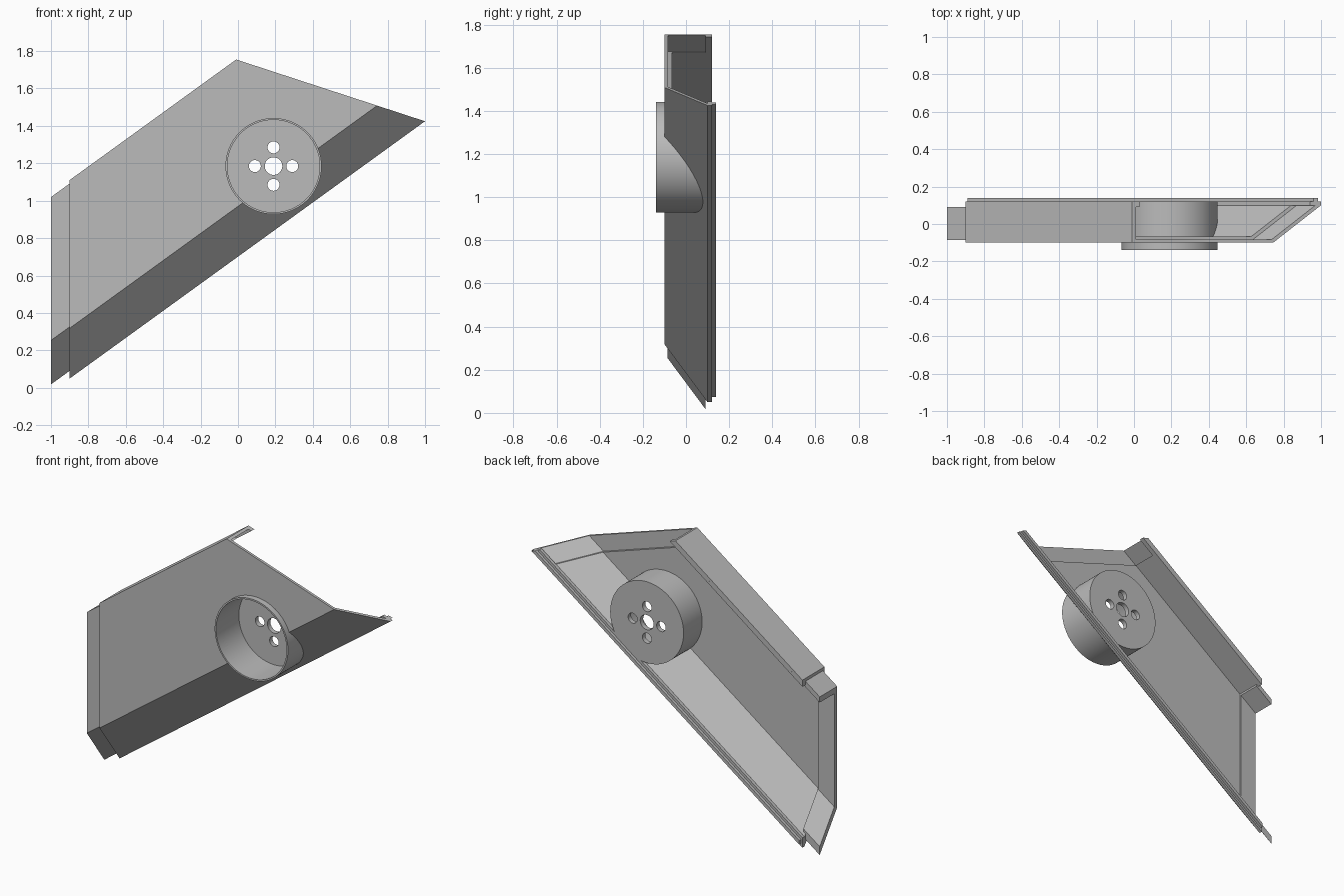
import bpy, bmesh, math
from mathutils import Matrix, Vector

if "Cube" in bpy.data.objects:
    bpy.data.objects.remove(bpy.data.objects["Cube"])

grey = bpy.data.materials.new("plain grey")
grey.use_nodes = True
grey.diffuse_color = (0.5, 0.5, 0.5, 1)
grey.node_tree.nodes["Principled BSDF"].inputs["Base Color"].default_value = (0.5, 0.5, 0.5, 1)

SLOPE = 0.724                 # rise of the long edges
STRETCH = math.hypot(1, SLOPE)


def add_object(name, bm):
    bmesh.ops.recalc_face_normals(bm, faces=bm.faces[:])
    mesh = bpy.data.meshes.new(name)
    bm.to_mesh(mesh)
    bm.free()
    mesh.materials.append(grey)
    obj = bpy.data.objects.new(name, mesh)
    bpy.context.collection.objects.link(obj)
    return obj


def slanted_end(s):
    return (1.7517 - s) / 1.051


def sweep(name, profile, start, end):
    """Sweep a (height, depth) profile along the slope between two end cuts."""
    bm = bmesh.new()
    rings = []
    for cut in (start, end):
        rings.append([bm.verts.new((cut(s), y, SLOPE * cut(s) + s)) for s, y in profile])
    n = len(profile)
    for i in range(n):
        j = (i + 1) % n
        bm.faces.new((rings[0][i], rings[0][j], rings[1][j], rings[1][i]))
    for ring in rings:
        bm.faces.new(ring)
    return add_object(name, bm)


def channel_line(inset, top_y, low_y):
    """Top flange, front sheet and sloping lower flange, inset from the outside."""
    top = 1.762 - STRETCH * inset
    front = -0.1 + inset

    def slope(y):
        return 0.97 + 1.83 * inset - 1.345 * (y + 0.1)
    return [(top, top_y), (top, front), (slope(front), front), (slope(low_y), low_y)]


def channel(outer, inner, top_y, low_y):
    return channel_line(outer, top_y, low_y) + channel_line(inner, top_y, low_y)[::-1]


def box(s0, s1, y0, y1):
    return [(s0, y0), (s1, y0), (s1, y1), (s0, y1)]


def cylinder(name, x, z, radius, y0, y1, sides=64):
    bm = bmesh.new()
    bmesh.ops.create_cone(bm, cap_ends=True, segments=sides, radius1=radius,
                          radius2=radius, depth=y1 - y0)
    place = Matrix.Translation(Vector((x, (y0 + y1) / 2, z))) @ Matrix.Rotation(math.pi / 2, 4, 'X')
    bmesh.ops.transform(bm, matrix=place, verts=bm.verts[:])
    return add_object(name, bm)


def cut(obj, cutter):
    mod = obj.modifiers.new("cut", 'BOOLEAN')
    mod.operation = 'DIFFERENCE'
    mod.solver = 'EXACT'
    mod.object = cutter
    bpy.context.view_layer.objects.active = obj
    bpy.ops.object.modifier_apply(modifier=mod.name)


# Folded panel: outer skin to the slanted end, inner layer short of it as a socket
def left_end(s):
    return -0.9


skin = sweep("outer_skin", channel(0, 0.017, 0.12, 0.1), left_end, slanted_end)
liner = sweep("inner_layer", channel(0.017, 0.034, 0.09, 0.1), left_end,
              lambda s: slanted_end(s) - 0.1)

# Rear edges and the tongue along the lower one
sweep("top_flange_rear_edge", box(1.72, 1.741, 0.09, 0.12), left_end, slanted_end)
sweep("lower_rear_edge", box(0.701, 0.763, 0.1, 0.12), left_end, slanted_end)
sweep("rear_tongue", box(0.717, 0.743, 0.12, 0.138), lambda s: -0.89, slanted_end)

# Joining tab at the straight end
sweep("joining_tab", channel(0.015, 0.044, 0.09, 0.09), lambda s: -1.0, lambda s: -0.885)

# Round cup with an open front and a drilled floor
CX, CZ = 0.19, 1.185
cup = cylinder("round_cup", CX, CZ, 0.257, -0.138, 0.12, 96)
bore = cylinder("bore_cutter", CX, CZ, 0.247, -0.3, 0.09, 96)
cutters = [bore]
for part in (skin, liner, cup):
    cut(part, bore)
holes = [(0, 0, 0.047)] + [(0.1 * math.cos(a), 0.1 * math.sin(a), 0.032)
                           for a in (k * math.pi / 2 for k in range(4))]
for dx, dz, r in holes:
    drill = cylinder("hole_cutter", CX + dx, CZ + dz, r, 0.0, 0.3, 32)
    cut(cup, drill)
    cutters.append(drill)
for c in cutters:
    bpy.data.objects.remove(c)

# Smooth round walls, keep folds sharp
bpy.ops.object.select_all(action='DESELECT')
cup.select_set(True)
bpy.context.view_layer.objects.active = cup
bpy.ops.object.shade_smooth_by_angle(angle=math.radians(30))
